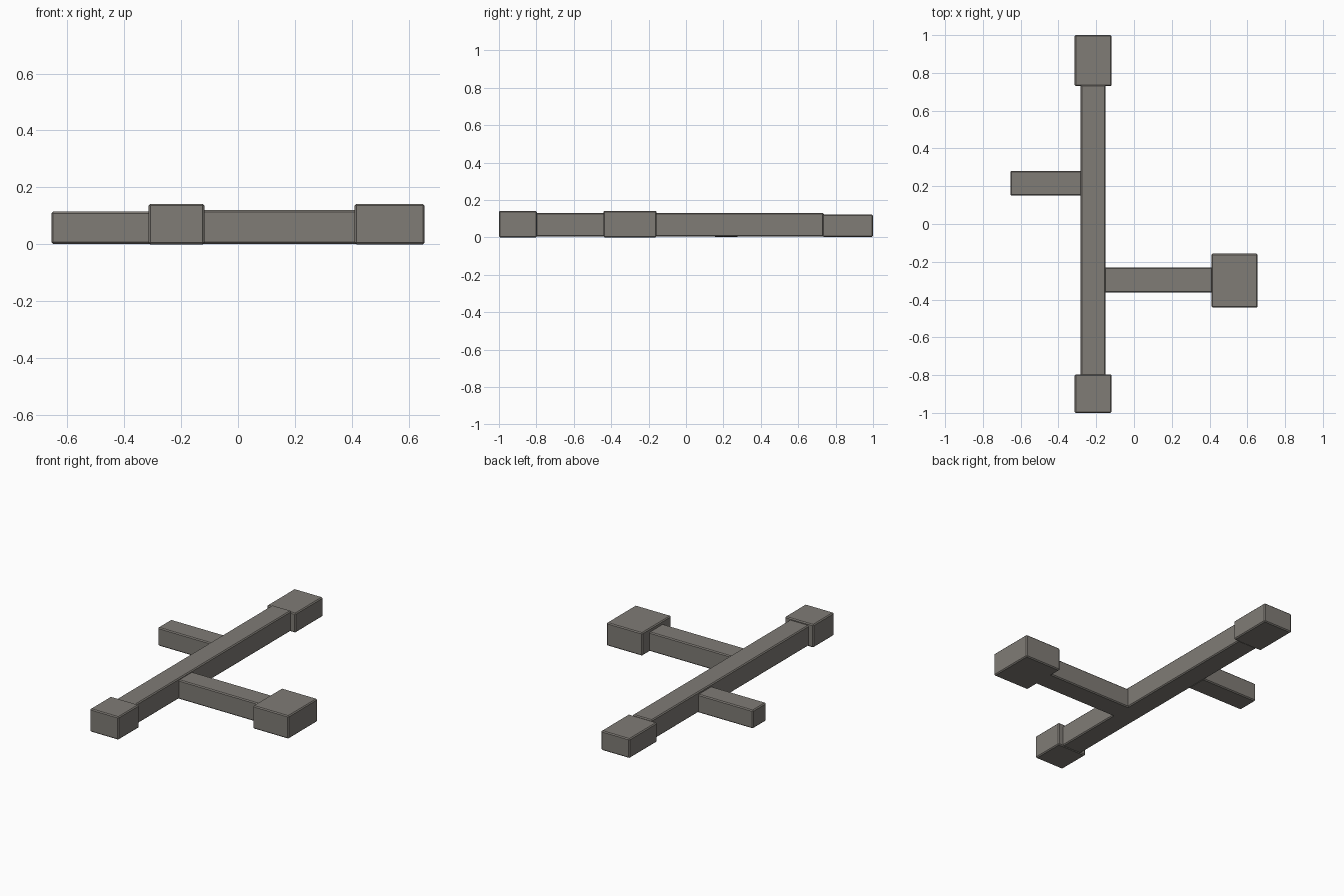
import bpy
import bmesh
from mathutils import Vector

default = bpy.data.objects.get("Cube")
if default:
    bpy.data.objects.remove(default, do_unlink=True)

# Single warm grey stone colour
stone = bpy.data.materials.new("warm_grey_stone")
stone.use_nodes = True
colour = (0.215, 0.2, 0.18, 1)
stone.diffuse_color = colour
stone.node_tree.nodes["Principled BSDF"].inputs["Base Color"].default_value = colour


def block(name, low, high, chamfer=0.006):
    """Box between two corners with narrow chamfered edges."""
    low, high = Vector(low), Vector(high)
    bm = bmesh.new()
    bmesh.ops.create_cube(bm, size=1)
    bmesh.ops.scale(bm, vec=high - low, verts=bm.verts)
    bmesh.ops.translate(bm, vec=(low + high) / 2, verts=bm.verts)
    bmesh.ops.bevel(bm, geom=bm.edges[:], offset=chamfer, segments=1,
                    affect='EDGES', profile=0.5)
    mesh = bpy.data.meshes.new(name)
    bm.to_mesh(mesh)
    bm.free()
    mesh.materials.append(stone)
    obj = bpy.data.objects.new(name, mesh)
    bpy.context.collection.objects.link(obj)
    return obj


# Corridors
block("main_corridor", (-0.282, -0.81, 0.004), (-0.15, 0.737, 0.13))
block("left_corridor", (-0.16, -0.363, 0.002), (0.42, -0.23, 0.12))
block("right_corridor", (-0.655, 0.15, 0.002), (-0.27, 0.281, 0.115))

# Rooms at the corridor ends
block("front_room", (-0.314, -1, 0), (-0.118, -0.797, 0.142))
block("back_room", (-0.314, 0.73, 0.002), (-0.118, 1, 0.122))
block("left_room", (0.41, -0.442, 0), (0.655, -0.157, 0.142))
